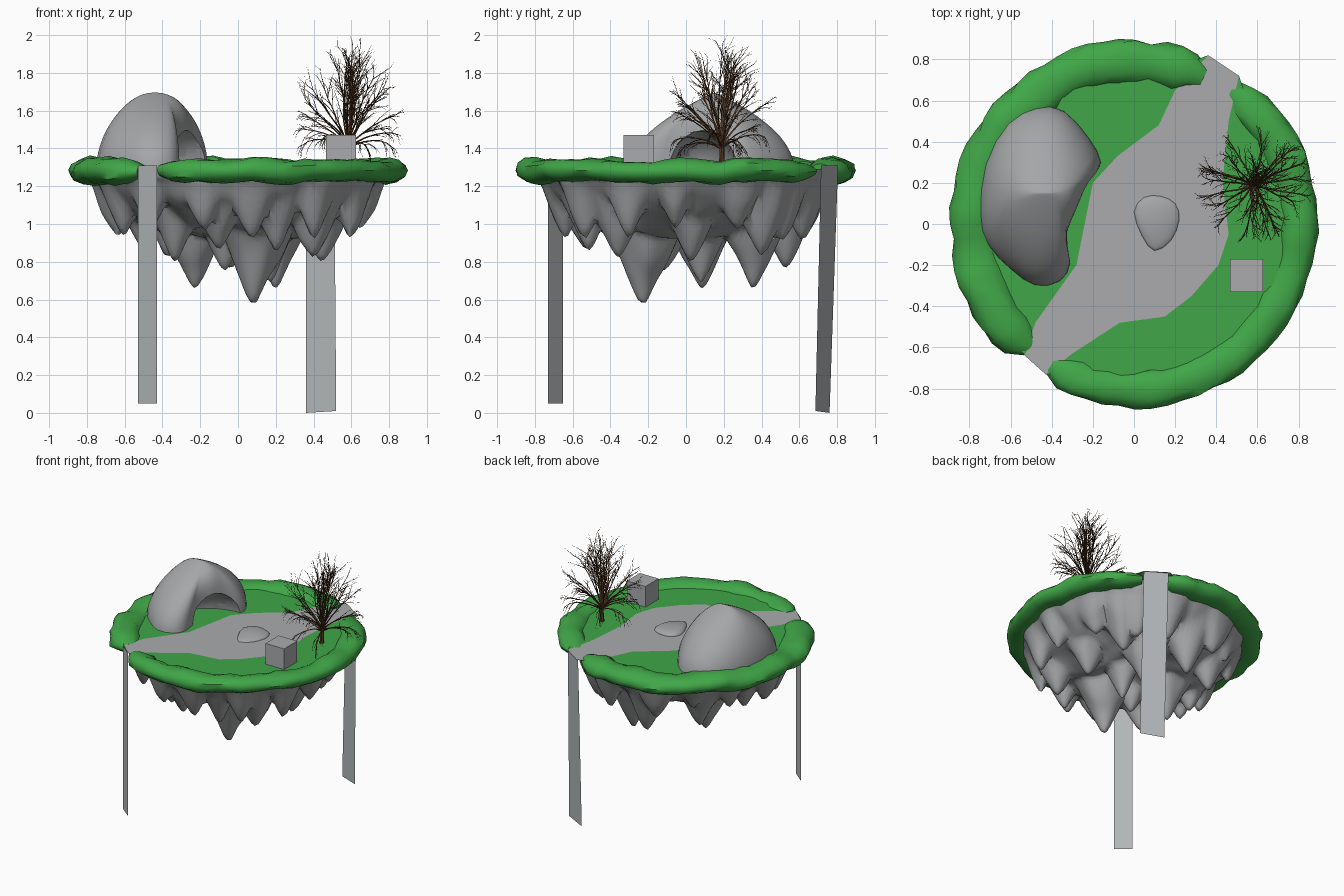
import bpy, bmesh, math, random
from mathutils import Vector, noise

if "Cube" in bpy.data.objects:
    bpy.data.objects.remove(bpy.data.objects["Cube"])

random.seed(7)
TOP = 1.31          # ground level


def material(name, rgb):
    m = bpy.data.materials.new(name)
    m.diffuse_color = (*rgb, 1)
    m.use_nodes = True
    m.node_tree.nodes["Principled BSDF"].inputs["Base Color"].default_value = m.diffuse_color
    return m


GREEN = material("grass green", (0.052, 0.385, 0.065))
ROCK = material("rock gray", (0.375, 0.382, 0.39))
PATH = material("path gray", (0.405, 0.41, 0.425))
WATER = material("pale water gray", (0.45, 0.475, 0.485))
BARK = material("brown bark", (0.085, 0.04, 0.017))


def finish(bm, name, mats, angle=None, normals=True):
    if normals:
        bmesh.ops.recalc_face_normals(bm, faces=bm.faces)
    me = bpy.data.meshes.new(name)
    bm.to_mesh(me)
    bm.free()
    ob = bpy.data.objects.new(name, me)
    bpy.context.collection.objects.link(ob)
    for m in mats:
        me.materials.append(m)
    if angle:
        smooth(ob, angle)
    return ob


def smooth(ob, angle):
    bpy.ops.object.select_all(action='DESELECT')
    ob.select_set(True)
    bpy.context.view_layer.objects.active = ob
    bpy.ops.object.shade_smooth_by_angle(angle=math.radians(angle))


def skin(bm, rings, cap=True):
    """Join equal-sized rings of points into a closed-around surface."""
    rows = [[bm.verts.new(p) for p in r] for r in rings]
    n = len(rows[0])
    for a, b in zip(rows, rows[1:]):
        for i in range(n):
            j = (i + 1) % n
            bm.faces.new((a[i], a[j], b[j], b[i]))
    if cap:
        bm.faces.new(rows[0][::-1])
        bm.faces.new(rows[-1])


def polar(r, deg, z=0.0):
    a = math.radians(deg)
    return Vector((r * math.cos(a), r * math.sin(a), z))


# --- ground: lawn on both sides of a winding path ---
left = [(-0.53, -0.64), (-0.48, -0.48), (-0.28, -0.2), (-0.24, 0), (-0.2, 0.2),
        (-0.08, 0.33), (0.12, 0.48), (0.2, 0.65), (0.36, 0.82)]
right = [(-0.43, -0.73), (-0.3, -0.63), (-0.07, -0.48), (0.15, -0.45), (0.28, -0.35),
         (0.41, -0.2), (0.46, -0.05), (0.43, 0.2), (0.46, 0.5), (0.51, 0.72)]
bm = bmesh.new()
lv = [bm.verts.new((x, y, TOP)) for x, y in left]
rv = [bm.verts.new((x, y, TOP)) for x, y in right]
larc = [bm.verts.new(polar(0.82, a, TOP)) for a in range(72, 228, 6)]
rarc = [bm.verts.new(polar(0.82, a, TOP)) for a in range(246, 411, 6)]
bm.faces.new(lv + larc).material_index = 0
bm.faces.new(rv[::-1] + rarc).material_index = 0
bm.faces.new(rv + lv[::-1]).material_index = 1
for f in bm.faces:
    f.normal_update()
    if f.normal.z < 0:
        f.normal_flip()
finish(bm, "ground", [GREEN, PATH], normals=False)


# --- lumpy hedge rim in two arcs ---
def rim(name, a0, a1, seed, rad, w, h):
    bm = bmesh.new()
    rings = []
    steps = int((a1 - a0) / 5)
    for i in range(steps + 1):
        t = i / steps
        deg = a0 + (a1 - a0) * t
        e = min(i, steps - i)
        taper = (0.5, 0.88)[e] if e < 2 else 1.0
        c = polar(1, deg)
        n1 = noise.noise(c * 2.6 + Vector((seed, 0, 0)))
        n2 = noise.noise(c * 4.5 + Vector((0, seed, 4)))
        ring = []
        for k in range(12):
            b = 2 * math.pi * k / 12
            bump = 1 + 0.3 * noise.noise(c * 7 + Vector((math.cos(b), math.sin(b), seed)))
            r = rad + 0.02 * n1 + (w + 0.01 * n2) * taper * bump * math.cos(b)
            z = 1.28 + 0.022 * n2 + (h + 0.012 * n1) * taper * bump * math.sin(b)
            ring.append(polar(min(r, 0.905), deg, z))
        rings.append(ring)
    skin(bm, rings)
    finish(bm, name, [GREEN], 50)


rim("hedge_rim_left", 64.5, 230, 1.7, 0.785, 0.11, 0.068)
rim("hedge_rim_right", 239.5, 414, 5.2, 0.805, 0.092, 0.062)

# --- hanging rock underside with stalactites ---
tips = [(0.09, -0.22, 0.585), (-0.23, 0.08, 0.655), (0.2, 0.35, 0.67), (0.44, 0.02, 0.79),
        (-0.04, 0.52, 0.77), (-0.33, -0.33, 0.8), (-0.38, 0.36, 0.82), (0.4, -0.36, 0.82),
        (0.17, 0.08, 0.72), (-0.1, -0.53, 0.85), (-0.5, 0.0, 0.87), (-0.07, -0.12, 0.75),
        (0.43, 0.4, 0.82), (0.2, -0.52, 0.86)]
spikes = [(Vector((x, y)), z) for x, y, z in tips]
for i in range(14):
    p = polar(0.66 + random.uniform(-0.025, 0.025), 360 * i / 14 + random.uniform(-7, 6))
    spikes.append((p.to_2d(), 0.965 + random.uniform(-0.06, 0.05)))


def depth(p, r):
    base = 1.26 - 0.32 * (1 - (r / 0.8) ** 3.5) + 0.05 * noise.noise(p * 5)
    z = min(t + 2.1 * (math.sqrt((p.to_2d() - s).length_squared + 0.0004) - 0.02) for s, t in spikes)
    z = min(base, z + 0.05 * noise.noise(p * 8))
    k = max(0.0, (r - 0.72) / 0.08)
    return z * (1 - k * k) + 1.25 * k * k


bm = bmesh.new()
rings = [[polar(0.8, a * 2.5, 1.29) for a in range(144)]]
for j in range(42):
    r = 0.8 * (1 - j / 42)
    rings.append([polar(r, a * 2.5, max(0.585, depth(polar(r, a * 2.5), r))) for a in range(144)])
skin(bm, rings, cap=False)
bmesh.ops.holes_fill(bm, edges=[e for e in bm.edges if e.is_boundary and e.verts[0].co.to_2d().length < 0.1])
finish(bm, "rock_underside", [ROCK], 60)


# --- falling sheets at both ends of the path ---
def sheet(name, pts):
    bm = bmesh.new()
    bm.faces.new([bm.verts.new(p) for p in pts])
    finish(bm, name, [WATER], normals=False)


sheet("front_fall", [(-0.53, -0.65, TOP), (-0.53, -0.65, 0.05), (-0.43, -0.73, 0.05), (-0.43, -0.73, TOP)])
sheet("back_fall", [(0.51, 0.715, TOP), (0.52, 0.685, 0.01), (0.36, 0.76, 0.0), (0.36, 0.805, TOP)])


# --- boulders: contours that shrink and turn rounder toward the peak ---
def boulder(name, outline, peak, height, ex, ey, radii, foot=0.0):
    bm = bmesh.new()
    n = len(outline)
    fine = []
    for i in range(n):
        a, b, c, d = (Vector(outline[(i + k) % n]) for k in (-1, 0, 1, 2))
        fine += [b, (9 * (b + c) - a - d) / 16]
    pk = Vector(peak)
    rings = []
    for j in range(15):
        ang = math.pi / 2 * j / 14.3
        h, s = math.sin(ang), math.cos(ang)
        ring = []
        for p in fine:
            d = p - pk
            u = Vector((d.x / radii[0], d.y / radii[1])).normalized()
            d = d.lerp(Vector((u.x * radii[0], u.y * radii[1])), min(1, 1.2 * h * h))
            ring.append((pk.x + d.x * s ** ex, pk.y + d.y * s ** ey, TOP - foot + (height + foot) * h))
        rings.append(ring)
    skin(bm, rings)
    return finish(bm, name, [ROCK])


cave = boulder("cave_boulder",
               [(-0.75, 0.05), (-0.72, 0.3), (-0.61, 0.5), (-0.47, 0.57), (-0.34, 0.55), (-0.22, 0.42),
                (-0.16, 0.3), (-0.21, 0.21), (-0.27, 0.1), (-0.33, -0.05), (-0.31, -0.19),
                (-0.36, -0.28), (-0.48, -0.3), (-0.6, -0.22), (-0.71, -0.1)],
               (-0.44, 0.15), 0.386, 0.95, 1.9, (0.27, 0.42), 0.02)
bm = bmesh.new()
bmesh.ops.create_uvsphere(bm, u_segments=28, v_segments=16, radius=1)
for v in bm.verts:
    v.co = Vector((-0.22 + 0.28 * v.co.x, 0.09 + 0.18 * v.co.y + 0.04 * v.co.x, 1.27 + 0.23 * v.co.z))
cutter = finish(bm, "cave_cutter", [ROCK])
cutter.hide_render = True
mod = cave.modifiers.new("cave", 'BOOLEAN')
mod.object, mod.operation, mod.solver = cutter, 'DIFFERENCE', 'EXACT'
smooth(cave, 50)
bpy.ops.object.modifier_apply(modifier="cave")
bpy.data.objects.remove(cutter)
smooth(cave, 50)

smooth(boulder("small_rock", [(0.0, 0.06), (0.05, 0.13), (0.13, 0.135), (0.2, 0.1), (0.22, 0.02),
                              (0.18, -0.08), (0.1, -0.13), (0.04, -0.06)], (0.1, 0.03), 0.03, 0.8, 0.8,
               (0.1, 0.11)), 50)

# --- stone block ---
bm = bmesh.new()
bmesh.ops.create_cube(bm, size=0.16)
bmesh.ops.translate(bm, vec=(0.546, -0.25, 1.392), verts=bm.verts)
finish(bm, "stone_block", [PATH])

# --- bare bush-like tree ---
bm = bmesh.new()


def tube(pts, r0, r1, sides=3):
    rings = []
    for i, p in enumerate(pts):
        d = (pts[min(i + 1, len(pts) - 1)] - pts[max(i - 1, 0)]).normalized()
        u = d.orthogonal().normalized()
        w = d.cross(u)
        r = r0 + (r1 - r0) * i / (len(pts) - 1)
        rings.append([p + r * (u * math.cos(2 * math.pi * k / sides) + w * math.sin(2 * math.pi * k / sides))
                      for k in range(sides)])
    skin(bm, rings)


def grow(p, d, length, radius, droop, level):
    steps = 6 - level
    pts = [p]
    for i in range(steps):
        d = (d + Vector((random.uniform(-.12, .12), random.uniform(-.12, .12), -droop))).normalized()
        pts.append(pts[-1] + d * length / steps)
        if level < 2 and i > 0:
            for _ in range(2 if level == 0 and i > 2 else 1):
                side = Vector([random.uniform(-1, 1) for _ in range(3)])
                grow(pts[-1], (d + 0.5 * side).normalized(), length * random.uniform(0.22, 0.38),
                     radius * 0.45, droop * 0.8, level + 1)
    tube(pts, radius, radius * 0.4)


root = Vector((0.585, 0.19, TOP))
tube([root, root + Vector((0.002, 0, 0.07)), root + Vector((0, 0.003, 0.16))], 0.016, 0.011, 6)
for i in range(32):
    t = i / 31
    tilt = math.radians(4 + 46 * t)
    ang = math.radians(137.5 * i)
    d = Vector((math.sin(tilt) * math.cos(ang), math.sin(tilt) * math.sin(ang), math.cos(tilt)))
    grow(root + Vector((0, 0, 0.15 - 0.05 * t)), d, 0.46 - 0.16 * t, 0.006, 0.03 + 0.2 * t * t, 0)

# fit the crown to its spread and height
high = max(v.co.z for v in bm.verts) - TOP
for v in bm.verts:
    v.co.z = max(TOP, TOP + (v.co.z - TOP) * 0.69 / high)
    o = (v.co - root).to_2d()
    if o.length > 0.12:
        r = 0.12 + 0.19 * math.tanh((o.length - 0.12) / 0.19)
        v.co.x, v.co.y = root.x + o.x * r / o.length, root.y + o.y * r / o.length
finish(bm, "bare_tree", [BARK])
